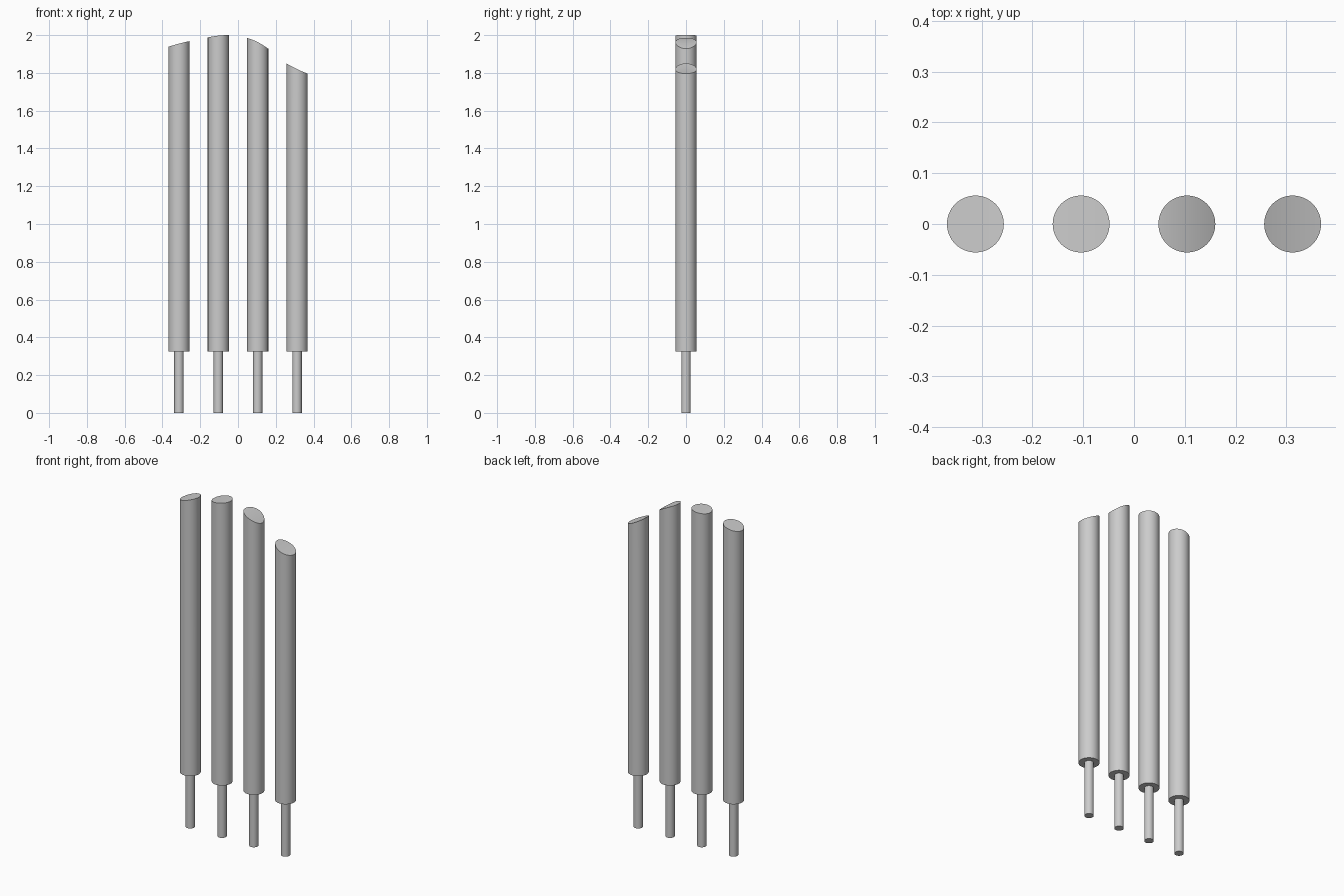
import bpy, bmesh, math

cube = bpy.data.objects.get("Cube")
if cube:
    bpy.data.objects.remove(cube, do_unlink=True)

GREY = (0.6, 0.6, 0.6, 1)
mat = bpy.data.materials.new("light grey metal")
mat.use_nodes = True
mat.diffuse_color = GREY
mat.node_tree.nodes["Principled BSDF"].inputs["Base Color"].default_value = GREY

SIDES = 64
RADIUS, STEM_RADIUS, STEM_TOP = 0.056, 0.025, 0.325


def rod(name, x, radius, bottom, left, mid, right):
    """Round rod whose top follows a gentle curve along x."""
    bm = bmesh.new()

    def top(u):
        return mid + (right - left) / 2 * u + ((left + right) / 2 - mid) * u * u

    lower, upper = [], []
    for i in range(SIDES):
        a = 2 * math.pi * i / SIDES
        c, s = math.cos(a), math.sin(a)
        lower.append(bm.verts.new((radius * c, radius * s, bottom)))
        upper.append(bm.verts.new((radius * c, radius * s, top(c))))
    # wall and flat bottom
    for i in range(SIDES):
        j = (i + 1) % SIDES
        bm.faces.new((lower[i], lower[j], upper[j], upper[i]))
    bm.faces.new(lower[::-1])
    # top in strips running front to back
    half = SIDES // 2
    for i in range(half):
        strip = [upper[i], upper[i + 1], upper[-i - 1], upper[-i % SIDES]]
        bm.faces.new(list(dict.fromkeys(strip)))
    bmesh.ops.recalc_face_normals(bm, faces=bm.faces)
    mesh = bpy.data.meshes.new(name)
    bm.to_mesh(mesh)
    bm.free()
    mesh.materials.append(mat)
    obj = bpy.data.objects.new(name, mesh)
    obj.location.x = x
    bpy.context.collection.objects.link(obj)
    bpy.ops.object.select_all(action='DESELECT')
    obj.select_set(True)
    bpy.context.view_layer.objects.active = obj
    bpy.ops.object.shade_smooth_by_angle(angle=math.radians(30))


# top heights of each post at its -x side, middle and +x side
posts = [(1.938, 1.955, 1.968), (1.988, 1.997, 2.0),
         (1.985, 1.963, 1.928), (1.85, 1.82, 1.796)]
for n, heights in enumerate(posts):
    x = -0.3125 + n * 0.6250 / 3
    rod(f"post_{n + 1}", x, RADIUS, STEM_TOP, *heights)
    rod(f"stem_{n + 1}", x, STEM_RADIUS, 0, *[STEM_TOP] * 3)
